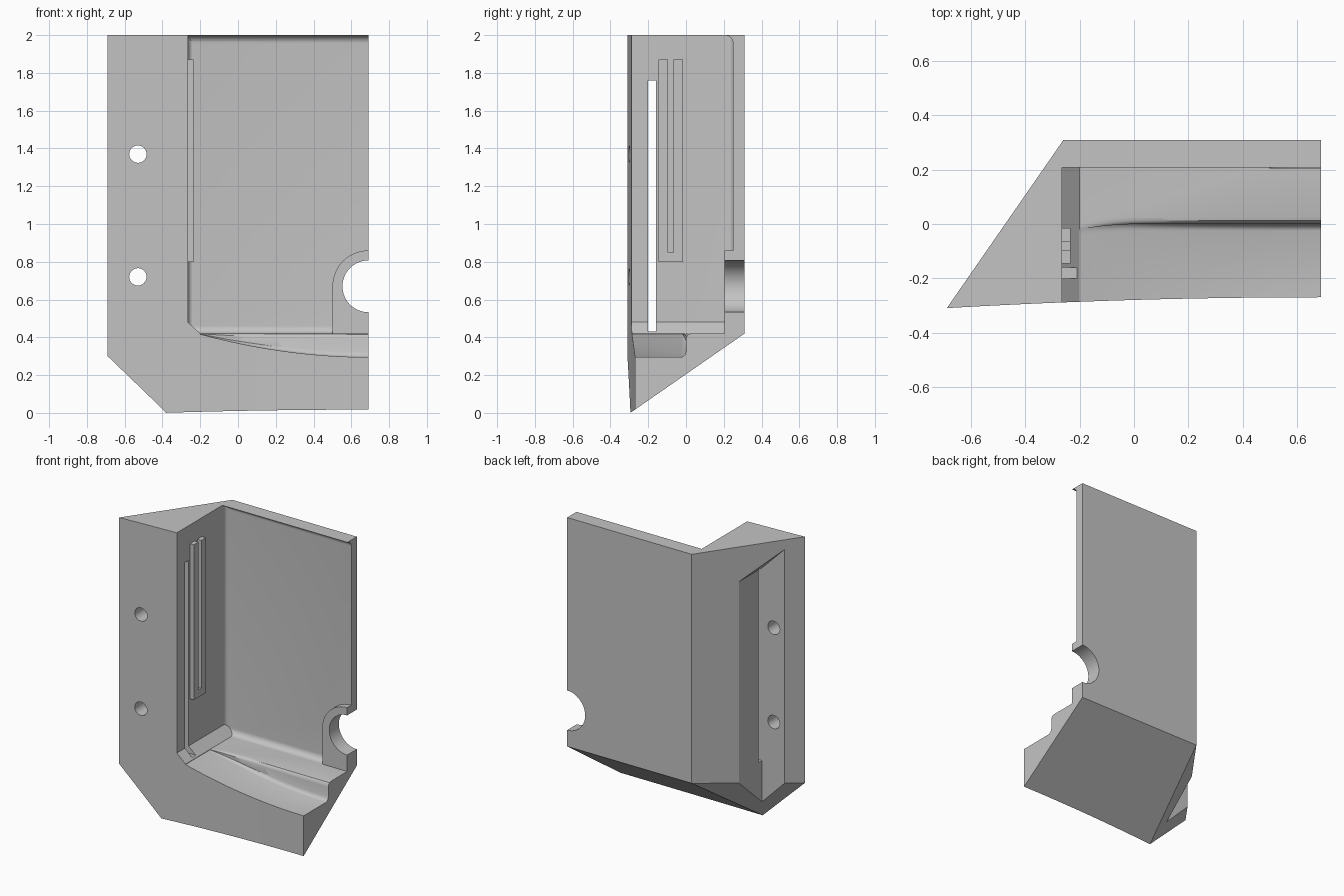
import bpy, bmesh, math
from mathutils import Vector

if "Cube" in bpy.data.objects:
    bpy.data.objects.remove(bpy.data.objects["Cube"])

grey = bpy.data.materials.new("light_grey")
grey.use_nodes = True
grey.diffuse_color = (0.55, 0.55, 0.55, 1)
grey.node_tree.nodes["Principled BSDF"].inputs["Base Color"].default_value = grey.diffuse_color


def arc(cx, cy, r, start, end, n=10):
    """Points on a circle, angles in degrees."""
    angles = [math.radians(start + (end - start) * i / n) for i in range(n + 1)]
    return [(cx + r * math.cos(a), cy + r * math.sin(a)) for a in angles]


def loft(name, sections, cuts=()):
    """Solid through matching closed sections, trimmed by (point, outward normal) planes."""
    bm = bmesh.new()
    rings = [[bm.verts.new(p) for p in s] for s in sections]
    n = len(rings[0])
    for a, b in zip(rings, rings[1:]):
        for i in range(n):
            j = (i + 1) % n
            bm.faces.new((a[i], a[j], b[j], b[i]))
    bm.faces.new(rings[0][::-1])
    bm.faces.new(rings[-1])
    for point, normal in cuts:
        geom = bm.verts[:] + bm.edges[:] + bm.faces[:]
        cut = bmesh.ops.bisect_plane(bm, geom=geom, plane_co=point, plane_no=normal, clear_outer=True)
        edges = [e for e in cut["geom_cut"] if isinstance(e, bmesh.types.BMEdge)]
        bmesh.ops.contextual_create(bm, geom=edges)
    bmesh.ops.recalc_face_normals(bm, faces=bm.faces[:])
    mesh = bpy.data.meshes.new(name)
    bm.to_mesh(mesh)
    bm.free()
    mesh.materials.append(grey)
    obj = bpy.data.objects.new(name, mesh)
    bpy.context.collection.objects.link(obj)
    return obj


def prism(name, axis, profile, low, high, cuts=()):
    """Extrude a 2D profile along an axis."""
    place = {"x": lambda p, d: (d, p[0], p[1]),
             "y": lambda p, d: (p[0], d, p[1]),
             "z": lambda p, d: (p[0], p[1], d)}[axis]
    return loft(name, [[place(p, d) for p in profile] for d in (low, high)], cuts)


def boolean(target, tool, operation="DIFFERENCE"):
    """Apply a boolean and remove the tool."""
    mod = target.modifiers.new("cut", "BOOLEAN")
    mod.operation, mod.solver, mod.object = operation, "EXACT", tool
    bpy.context.view_layer.objects.active = target
    bpy.ops.object.modifier_apply(modifier=mod.name)
    bpy.data.objects.remove(tool)


# Outer block: plan outline, sloped underside and clipped lower corner
left, right, back, top = -0.69, 0.69, 0.31, 2.0
front = [(left + (right - left) * t, -0.31 + 0.04 * (2 * t - t * t))
         for t in [i / 12 for i in range(13)]]
outline = front + [(right, back), (-0.26, back)]
corner = [Vector(p) for p in ((left, -0.31, 0.3), (-0.38, -0.295, 0), (-0.26, back, 0.42))]
clip = (corner[1] - corner[0]).cross(corner[2] - corner[0])
body = prism("housing_body", "z", outline, -0.2, top,
             [((0, back, 0.42), (0, 0.42, -0.605)), (corner[0], -clip if clip.z > 0 else clip)])

# Main cavity with rounded back corners, top lip and chamfered lower left edge
wall_x, floor_z, inner_y, r = -0.265, 0.42, 0.25, 0.042
side = ([(-0.6, floor_z)] + arc(inner_y - r, floor_z + r, r, -90, 0)
        + arc(inner_y - r, top - 0.002 - r, r, 0, 90) + [(inner_y - r, 2.3), (-0.6, 2.3)])
cavity = prism("cavity_cutter", "x", side, wall_x - 0.1, 1.0,
               [((wall_x, 0, 0.48), (-0.06, 0, -0.065))])
plan = ([(1.1, -0.7), (wall_x, -0.7)] + arc(wall_x + 0.03, inner_y - 0.029, 0.03, 180, 90)
        + [(1.1, inner_y + 0.001)])
boolean(cavity, prism("plan_cutter", "z", plan, 0.1, 2.6), "INTERSECT")

# Boss left standing around the half hole
hole = (right, 0.67)
boss = [(hole[0] + 0.19, 0.3), (hole[0] - 0.19, 0.3)] + arc(*hole, 0.19, 180, 0, 32)
boolean(cavity, prism("boss", "y", boss, 0.205, 0.5))
boolean(body, cavity)
boolean(body, prism("round_hole", "y", arc(*hole, 0.137, 0, 354, 59), 0, 0.6))

# Curved channel that deepens along the front of the floor
shape = [(-0.6, 0), (-0.025, 0), (-0.015, 0.03), (-0.007, 0.09), (0, 0.22),
         (0, 0.75), (0.004, 0.88), (0.012, 0.97), (0.025, 1)]
sections = []
for i in range(25):
    t = i / 24
    depth = 0.003 + 0.122 * (1 - (1 - t) ** 2)
    x = -0.2 + 0.9 * t
    shift = -0.02 * max(0, 1 - 4 * t) ** 2
    ring = [(x, y + shift, floor_z + depth * (h - 1)) for y, h in shape]
    sections.append(ring + [(x, 0.025 + shift, 0.47), (x, -0.6, 0.47)])
boolean(body, loft("channel_cutter", sections))

# Rear pocket behind the flange, with a sloping ceiling and an open bottom
pocket = [(-1.0, -0.3), (-0.44, -0.3), (-0.44, 1.76), (-1.0, 2.32)]
boolean(body, prism("pocket_cutter", "y", pocket, -0.2, 0.5,
                    [((-0.62, 0, 1.94), (0, 0, 1))]))

# Long slot joining the pocket to the cavity
slot = [(-0.2, 0.43), (-0.16, 0.43), (-0.16, 1.76), (-0.2, 1.76)]
boolean(body, prism("slot_cutter", "x", slot, -0.5, -0.19))

# Flange screw holes
for z in (0.72, 1.37):
    boolean(body, prism("screw_hole", "y", arc(-0.53, z, 0.046, 0, 348, 29), -0.5, -0.1))

# Forked guide rails on the side wall
fork = [(-0.145, 0.8), (-0.015, 0.8), (-0.015, 1.87), (-0.065, 1.87),
        (-0.065, 0.85), (-0.095, 0.85), (-0.095, 1.87), (-0.145, 1.87)]
boolean(body, prism("guide_rails", "x", fork, wall_x - 0.02, -0.235), "UNION")

# Smooth curves, crisp edges
bpy.ops.object.select_all(action="DESELECT")
body.select_set(True)
bpy.context.view_layer.objects.active = body
bpy.ops.object.shade_smooth_by_angle(angle=math.radians(30))
